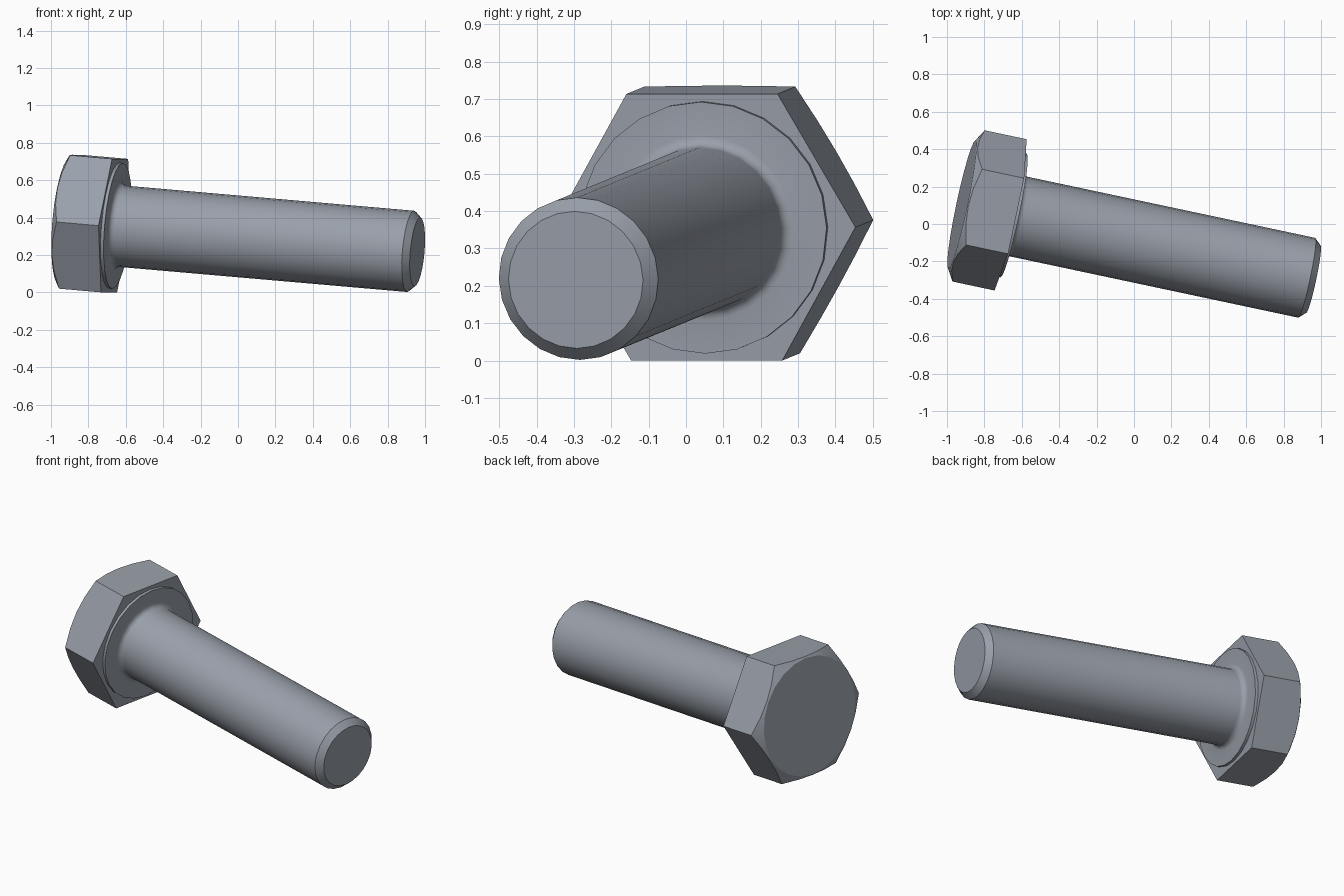
import bpy
import bmesh
from math import cos, sin, tan, pi, radians
from mathutils import Matrix, Vector

cube = bpy.data.objects.get("Cube")
if cube:
    bpy.data.objects.remove(cube, do_unlink=True)

SEGMENTS = 24
SHANK_R, HEAD_APOTHEM, FACE_R, WASHER_R = 0.218, 0.358, 0.35, 0.338
UNDERSIDE, OUTER = -1.661, -1.928      # head faces, measured back from the tip
WASHER = UNDERSIDE + 0.017
FILLET = 0.03

# Bolt axis runs to the tip; the hexagon corners line up with the level side axis
axis = Vector((0.9747, -0.2071, -0.0848)).normalized()
side = Vector((0, 0, 1)).cross(axis).normalized()
frame = Matrix((side, axis.cross(side), axis)).transposed().to_4x4()
frame = Matrix.Translation((0.959, -0.295, 0.216)) @ frame

steel = bpy.data.materials.new("blue_grey_steel")
steel.use_nodes = True
steel.diffuse_color = (0.32, 0.35, 0.40, 1)
steel.node_tree.nodes["Principled BSDF"].inputs["Base Color"].default_value = steel.diffuse_color


def hex_radius(angle):
    """Distance from the centre to the hexagon outline at an angle."""
    return HEAD_APOTHEM / cos(angle % (pi / 3) - pi / 6)


def lofted(name, rings):
    """Skin a stack of rings; each ring maps an angle to (radius, height)."""
    bm = bmesh.new()
    loops = []
    for ring in rings:
        loop = []
        for i in range(SEGMENTS):
            a = 2 * pi * i / SEGMENTS
            r, h = ring(a)
            loop.append(bm.verts.new((r * cos(a), r * sin(a), h)))
        loops.append(loop)
    for low, high in zip(loops, loops[1:]):
        for i in range(SEGMENTS):
            j = (i + 1) % SEGMENTS
            bm.faces.new((low[i], low[j], high[j], high[i]))
    bm.faces.new(loops[0][::-1])
    bm.faces.new(loops[-1])
    bmesh.ops.recalc_face_normals(bm, faces=bm.faces)
    mesh = bpy.data.meshes.new(name)
    bm.to_mesh(mesh)
    bm.free()
    mesh.materials.append(steel)
    obj = bpy.data.objects.new(name, mesh)
    obj.matrix_world = frame
    bpy.context.collection.objects.link(obj)
    bpy.ops.object.select_all(action='DESELECT')
    obj.select_set(True)
    bpy.context.view_layer.objects.active = obj
    bpy.ops.object.shade_smooth_by_angle(angle=radians(28))
    return obj


def circle(radius, height):
    return lambda a: (radius, height)


def chamfered_rim(a):
    """Where the conical chamfer meets the hexagon sides."""
    r = hex_radius(a)
    return r, OUTER + (r - FACE_R) * tan(radians(30))


# Hexagonal head with a chamfered outer face
lofted("hex_head", [
    circle(FACE_R, OUTER),
    chamfered_rim,
    lambda a: (hex_radius(a), UNDERSIDE),
])

# Raised washer face, root fillet, shank and chamfered tip
fillet = [circle(SHANK_R + FILLET * (1 - sin(t)), WASHER + FILLET * (1 - cos(t)))
          for t in (pi / 8 * k for k in range(5))]
lofted("shank_and_washer_face", [
    circle(WASHER_R, UNDERSIDE - 0.01),
    circle(WASHER_R, WASHER),
    *fillet,
    circle(SHANK_R, -0.036),
    circle(0.184, 0),
])
